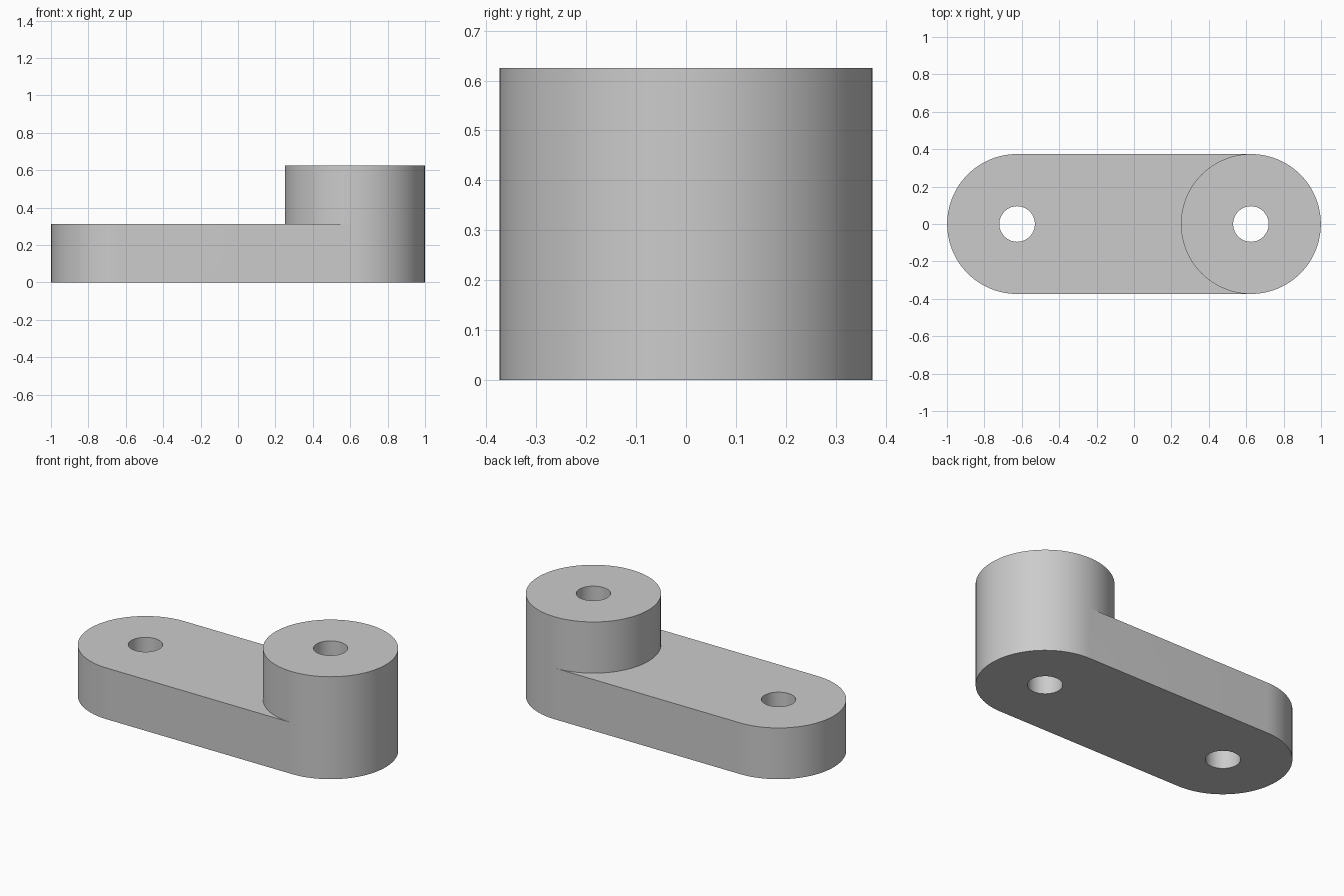
import bpy
import bmesh
from math import cos, sin, pi, radians

if "Cube" in bpy.data.objects:
    bpy.data.objects.remove(bpy.data.objects["Cube"], do_unlink=True)

CENTRE = 0.625      # distance of each hole from the middle
RADIUS = 0.374      # rounded ends and boss
HOLE = 0.095
PLATE_Z, BOSS_Z = 0.3125, 0.625
HALF = 48           # segments in a half circle

bm = bmesh.new()


def arc(x, radius, z, start):
    """Half circle of vertices, counter-clockwise from the start angle."""
    angles = [start + pi * i / HALF for i in range(HALF + 1)]
    return [bm.verts.new((x + radius * cos(a), radius * sin(a), z)) for a in angles]


def circle(x, z):
    return arc(x, HOLE, z, 0)[:-1] + arc(x, HOLE, z, pi)[:-1]


def wall(lower, upper, closed=False):
    n = len(lower)
    for i in range(n if closed else n - 1):
        j = (i + 1) % n
        bm.faces.new((lower[i], lower[j], upper[j], upper[i]))


def cap(*loops):
    """Fill an outline, leaving any further loops open as holes."""
    edges = []
    for loop in loops:
        for a, b in zip(loop, loop[1:] + loop[:1]):
            edges.append(bm.edges.get((a, b)) or bm.edges.new((a, b)))
    bmesh.ops.triangle_fill(bm, edges=edges, use_beauty=True, use_dissolve=False)


# Outer walls of the plate
left_low, left_top = (arc(-CENTRE, RADIUS, z, pi / 2) for z in (0, PLATE_Z))
right_low, right_mid, right_top = (arc(CENTRE, RADIUS, z, -pi / 2)
                                   for z in (0, PLATE_Z, BOSS_Z))
wall(left_low + right_low, left_top + right_mid, closed=True)

# Boss walls: the outer half continues the plate, the inner half stands on it
inner_mid, inner_top = (arc(CENTRE, RADIUS, z, pi / 2)[1:-1] for z in (PLATE_Z, BOSS_Z))
wall(right_mid + inner_mid, right_top + inner_top, closed=True)

# Through holes
rings = []
for x, height in ((-CENTRE, PLATE_Z), (CENTRE, BOSS_Z)):
    low, top = circle(x, 0), circle(x, height)
    wall(low, top, closed=True)
    rings.append((low, top))

# Underside, plate top and boss top
cap(left_low + right_low, rings[0][0], rings[1][0])
cap(left_top + [right_mid[0]] + inner_mid[::-1] + [right_mid[-1]], rings[0][1])
cap(right_top + inner_top, rings[1][1])
bmesh.ops.recalc_face_normals(bm, faces=bm.faces)

mesh = bpy.data.meshes.new("crank_arm")
bm.to_mesh(mesh)
bm.free()
arm = bpy.data.objects.new("crank_arm", mesh)
bpy.context.collection.objects.link(arm)

# Plain grey
grey = bpy.data.materials.new("grey")
grey.use_nodes = True
colour = (0.6, 0.6, 0.6, 1)
grey.diffuse_color = colour
grey.node_tree.nodes["Principled BSDF"].inputs["Base Color"].default_value = colour
mesh.materials.append(grey)

bpy.ops.object.select_all(action="DESELECT")
arm.select_set(True)
bpy.context.view_layer.objects.active = arm
bpy.ops.object.shade_smooth_by_angle(angle=radians(30))
